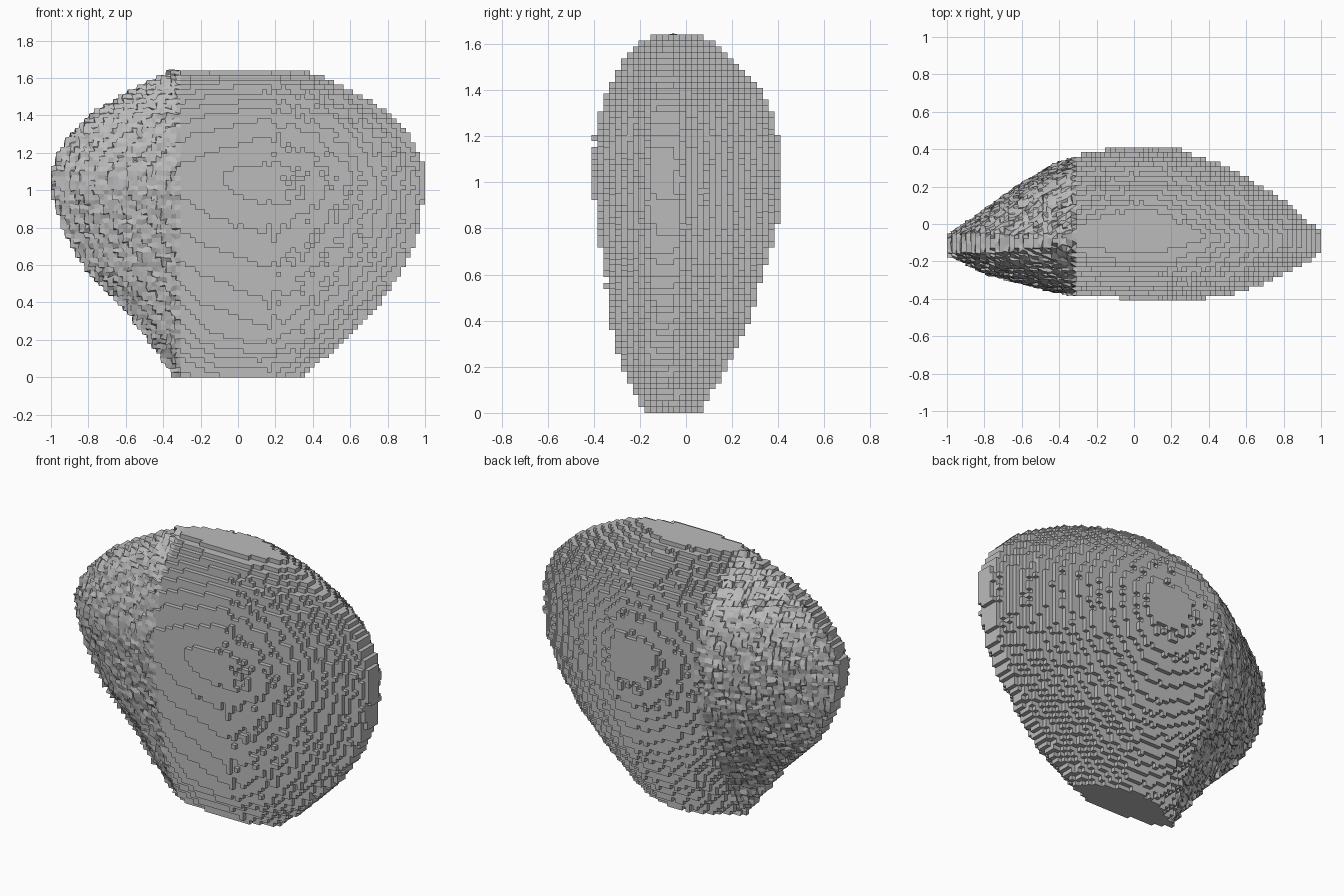
import bpy
import bmesh
import random
from mathutils import Vector

random.seed(4)

default_cube = bpy.data.objects.get("Cube")
if default_cube:
    bpy.data.objects.remove(default_cube, do_unlink=True)

# Block grid covering the boulder
COLUMNS, DEPTH, LAYERS = 78, 32, 64
BLOCK = 2 / COLUMNS

# Outline by height, in hundredths: z, left, right, front, back
OUTLINE = [
    (0, -34, 34, -17, 6), (20, -48, 58, -28, 17), (40, -64, 76, -32, 27),
    (60, -83, 90, -35, 33), (80, -94, 97, -38, 39), (100, -100, 100, -41, 41),
    (110, -100, 100, -41, 41), (120, -96, 97, -39, 39), (130, -90, 92, -37, 37),
    (140, -80, 82, -34, 32), (150, -63, 67, -29, 23), (160, -43, 46, -21, 12),
    (164, -36, 34, -13, 5),
]
# Bulge across the width, in hundredths, from left rim to right rim
FRONT_BULGE = [18, 52, 70, 87, 93, 97, 100, 93, 80, 52, 15]
BACK_BULGE = [8, 35, 63, 85, 95, 100, 100, 86, 69, 44, 12]


def outline_at(z):
    """Left, right, front and back limits at a height."""
    z = min(max(z * 100, 0), OUTLINE[-1][0])
    for low, high in zip(OUTLINE, OUTLINE[1:]):
        if z <= high[0]:
            f = (z - low[0]) / (high[0] - low[0])
            return [(a + (b - a) * f) / 100 for a, b in zip(low[1:], high[1:])]


def bulge_at(table, t):
    """Interpolated bulge at a fraction of the width."""
    s = min(max(t, 0), 1) * (len(table) - 1)
    i = min(int(s), len(table) - 2)
    return (table[i] + (table[i + 1] - table[i]) * (s - i)) / 100


def surface_at(x, z):
    """Front and back surface depth, or None outside the silhouette."""
    left, right, front, back = outline_at(z)
    t = (x - left) / (right - left)
    if t < 0 or t > 1:
        return None
    rim = front + (back - front) * 0.37
    return (rim + (front - rim) * bulge_at(FRONT_BULGE, t),
            rim + (back - rim) * bulge_at(BACK_BULGE, t))


# Fill the boulder with blocks, roughened by small pits
filled = set()
for i in range(COLUMNS):
    for k in range(LAYERS):
        x = (i + 0.5) * BLOCK - 1
        z = (k + 0.5) * BLOCK
        limits = surface_at(x, z)
        if limits is None:
            continue
        rough = 0.4 if x > 0.15 else 0.06
        front = limits[0] + random.uniform(-rough, rough) * BLOCK
        back = limits[1] + random.uniform(-0.3, 0.3) * BLOCK
        for j in range(DEPTH):
            y = (j + 0.5 - DEPTH / 2) * BLOCK
            if front <= y <= back:
                filled.add((i, j, k))

# Skin the blocks with their exposed faces
bm = bmesh.new()
corners = {}


def corner(key):
    if key not in corners:
        i, j, k = key
        corners[key] = bm.verts.new(
            (i * BLOCK - 1, (j - DEPTH / 2) * BLOCK, k * BLOCK))
    return corners[key]


for cell in sorted(filled):
    for axis in range(3):
        for side in (0, 1):
            neighbour = list(cell)
            neighbour[axis] += side * 2 - 1
            if tuple(neighbour) in filled:
                continue
            ring = []
            for u, v in ((0, 0), (1, 0), (1, 1), (0, 1)):
                key = list(cell)
                key[axis] += side
                key[(axis + 1) % 3] += u
                key[(axis + 2) % 3] += v
                ring.append(corner(tuple(key)))
            bm.faces.new(ring if side else ring[::-1])

# Weather the left end into slanted, splintered steps
for vert in bm.verts:
    x, y, z = vert.co
    if x > -0.33 or z < BLOCK:
        continue
    limits = surface_at(x, z)
    if limits is None:
        continue
    target = min(limits, key=lambda depth: abs(depth - y))
    if abs(target - y) < BLOCK * 1.5:
        vert.co.y += (target - y) * 0.7
    jitter = Vector([random.uniform(-0.3, 0.3) * BLOCK for _ in range(3)])
    vert.co += jitter
    vert.co.x = max(vert.co.x, -1)

mesh = bpy.data.meshes.new("boulder")
bm.to_mesh(mesh)
bm.free()
boulder = bpy.data.objects.new("boulder", mesh)
bpy.context.collection.objects.link(boulder)

# Plain grey stone
stone = bpy.data.materials.new("grey_stone")
stone.use_nodes = True
colour = (0.5, 0.5, 0.5, 1)
stone.diffuse_color = colour
shader = next(n for n in stone.node_tree.nodes if n.type == "BSDF_PRINCIPLED")
shader.inputs["Base Color"].default_value = colour
mesh.materials.append(stone)
